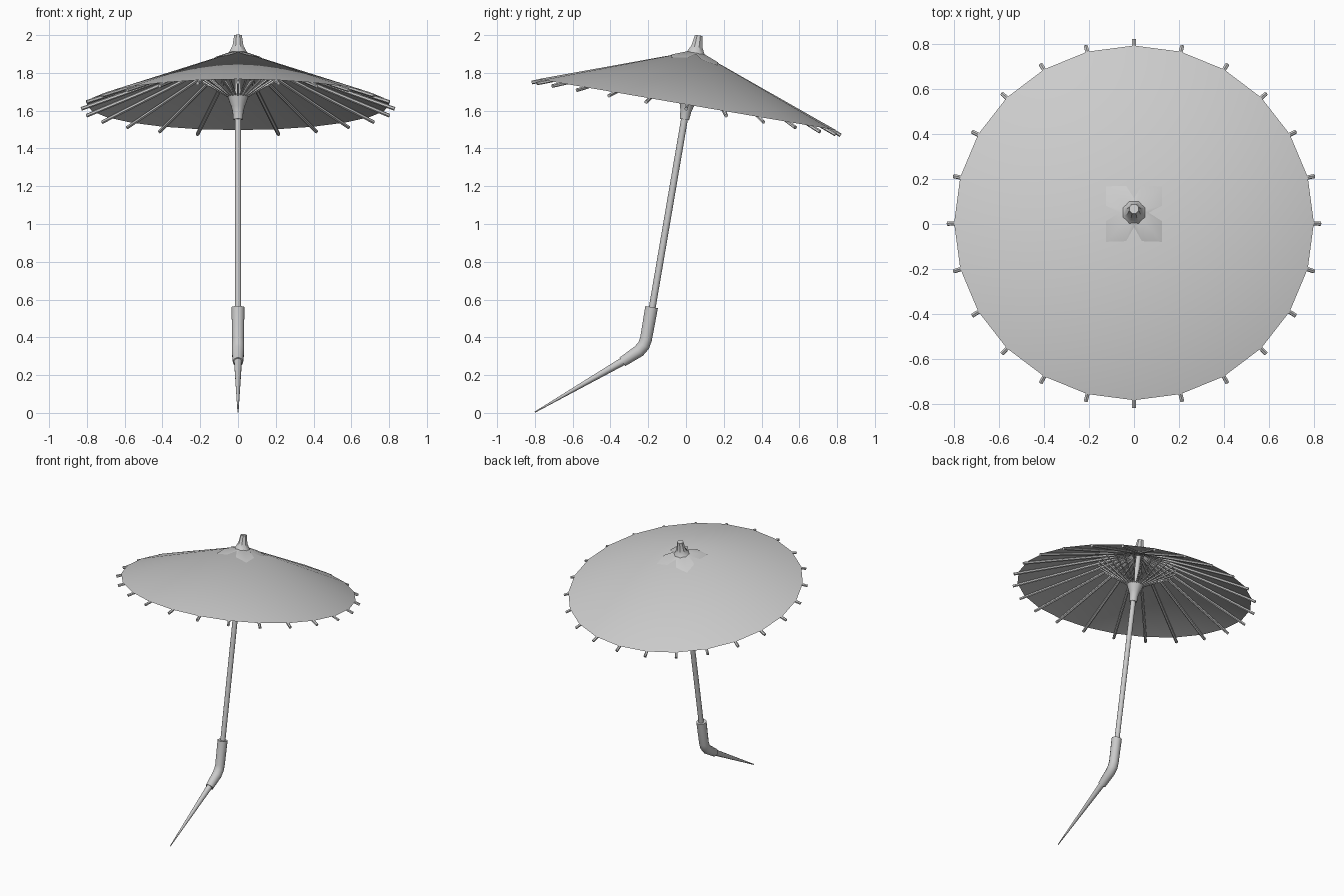
import bpy, bmesh
from math import radians, sin, cos, pi
from mathutils import Matrix, Vector

cube = bpy.data.objects.get("Cube")
if cube:
    bpy.data.objects.remove(cube, do_unlink=True)

grey = bpy.data.materials.new("plain_grey")
grey.use_nodes = True
COLOUR = (0.6, 0.6, 0.6, 1)
grey.diffuse_color = COLOUR
grey.node_tree.nodes["Principled BSDF"].inputs["Base Color"].default_value = COLOUR

# Parasol frame: origin at the rim centre, leaning back
LEAN = Matrix.Translation((0, 0.005, 1.632)) @ Matrix.Rotation(radians(-9.7), 4, 'X')
RIM, PEAK, RIBS = 0.8, 0.29, 24


def finish(name, bm, matrix=Matrix(), angle=40):
    bmesh.ops.recalc_face_normals(bm, faces=bm.faces)
    bm.transform(matrix)
    mesh = bpy.data.meshes.new(name)
    bm.to_mesh(mesh)
    bm.free()
    mesh.materials.append(grey)
    obj = bpy.data.objects.new(name, mesh)
    bpy.context.collection.objects.link(obj)
    bpy.ops.object.select_all(action='DESELECT')
    obj.select_set(True)
    bpy.context.view_layer.objects.active = obj
    bpy.ops.object.shade_smooth_by_angle(angle=radians(angle))
    return obj


def sweep(bm, path, sides, turn=Matrix()):
    """Tube through (y, z, radius) points, then turned by a matrix."""
    pts = [Vector((0, y, z)) for y, z, r in path]
    side, rings = Vector((1, 0, 0)), []
    for i, p in enumerate(pts):
        before = (p - pts[i - 1]).normalized() if i else Vector()
        after = (pts[i + 1] - p).normalized() if i + 1 < len(pts) else Vector()
        up = side.cross((before + after).normalized())
        rings.append([bm.verts.new(turn @ (p + path[i][2] * (
            side * cos(2 * pi * (k + 0.5) / sides) + up * sin(2 * pi * (k + 0.5) / sides))))
            for k in range(sides)])
    for a, b in zip(rings, rings[1:]):
        for k in range(sides):
            n = (k + 1) % sides
            bm.faces.new((a[k], a[n], b[n], b[k]))
    bm.faces.new(rings[0][::-1])
    bm.faces.new(rings[-1])


def tube(name, path, sides, matrix=Matrix()):
    bm = bmesh.new()
    sweep(bm, path, sides)
    return finish(name, bm, matrix)


def spokes(name, path, sides):
    bm = bmesh.new()
    for i in range(RIBS):
        sweep(bm, path, sides, Matrix.Rotation(2 * pi * i / RIBS, 4, 'Z'))
    return finish(name, bm, LEAN)


def cone_height(r):
    return PEAK * (1 - r / RIM)


# Canopy: one thin cone sheet
bm = bmesh.new()
apex = bm.verts.new((0, 0, PEAK))
rim = [bm.verts.new((RIM * sin(2 * pi * i / RIBS), RIM * cos(2 * pi * i / RIBS), 0))
       for i in range(RIBS)]
for i in range(RIBS):
    bm.faces.new((apex, rim[i], rim[(i + 1) % RIBS]))
finish("canopy", bm, LEAN)

# Ribs under the canopy and struts from the hub
spokes("ribs", [(0.03, cone_height(0.03) - 0.012, 0.01),
                (0.83, cone_height(0.83) - 0.012, 0.01)], 6)
spokes("struts", [(0.045, 0.04, 0.006), (0.27, cone_height(0.27) - 0.018, 0.006)], 4)

# Hub and shaft
tube("hub", [(0, -0.08, 0.026), (0, -0.035, 0.03), (0, -0.01, 0.037), (0, 0.05, 0.06)], 12, LEAN)
tube("shaft", [(0, -1.12, 0.018), (0, PEAK, 0.018)], 10, LEAN)

# Finial on the peak
tube("finial", [(0, 0.255, 0.07), (0, 0.285, 0.047), (0, 0.315, 0.031),
                (0, 0.372, 0.022)], 8, LEAN)

# Four-cornered cap patch lying on the canopy
bm = bmesh.new()
top = bm.verts.new((0, 0, PEAK + 0.006))
outline = []
for i in range(4):
    turn = Matrix.Rotation(i * pi / 2, 4, 'Z')
    for x, y in ((0.0, 0.065), (-0.035, 0.125), (-0.125, 0.125), (-0.125, 0.035)):
        lift = cone_height(Vector((x, y)).length) + 0.005
        outline.append(bm.verts.new(turn @ Vector((x, y, lift))))
for i, v in enumerate(outline):
    bm.faces.new((top, v, outline[(i + 1) % len(outline)]))
finish("cap_patch", bm, LEAN)

# Bent grip and pointed spike
tube("grip", [(-0.182, 0.56, 0.035), (-0.212, 0.39, 0.033), (-0.224, 0.357, 0.034),
              (-0.25, 0.327, 0.034), (-0.337, 0.27, 0.028)], 12)
tube("spike", [(-0.32, 0.281, 0.022), (-0.8, 0.004, 0.003)], 10)
